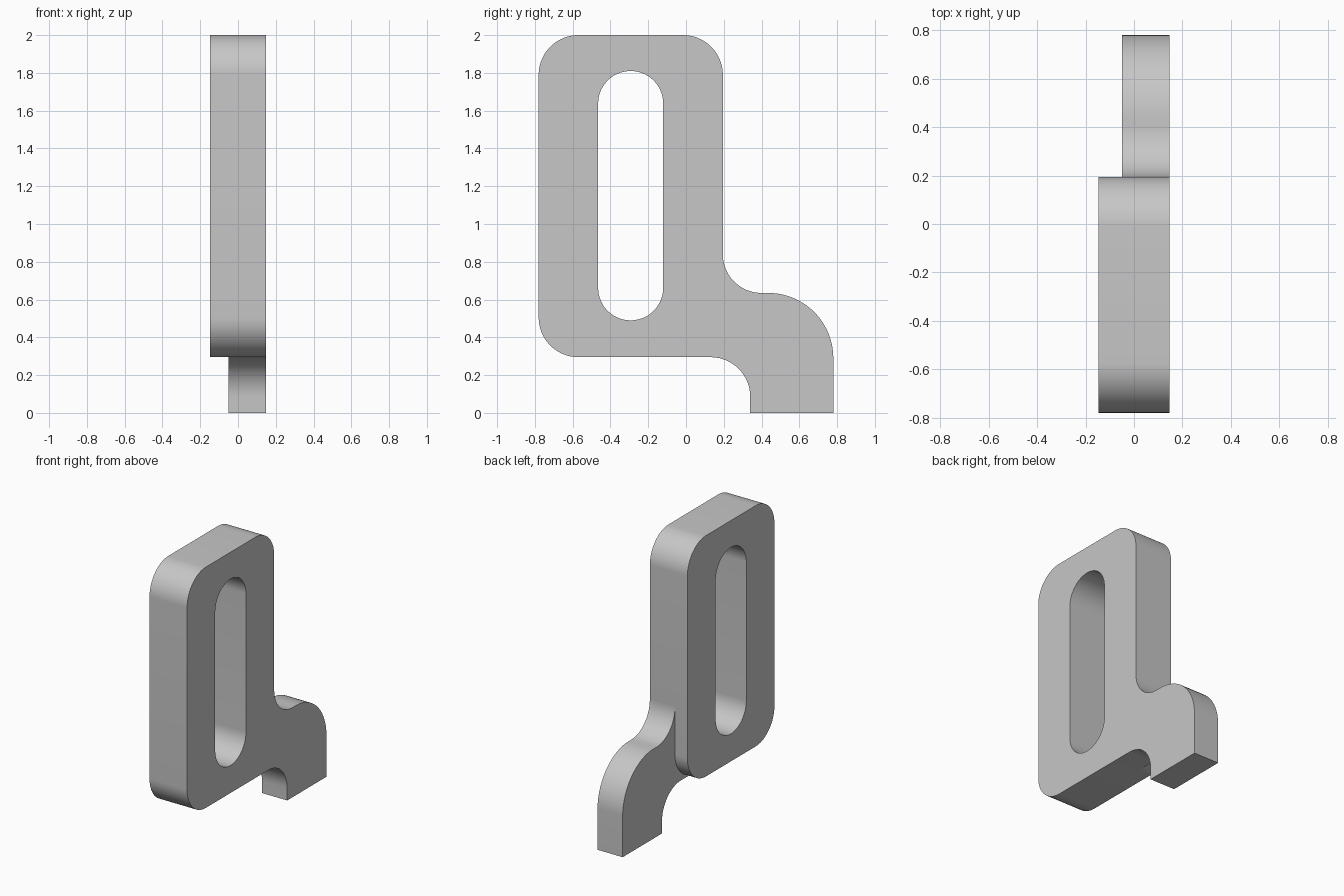
import bpy
import bmesh
from math import radians, cos, sin
from mathutils import Vector

cube = bpy.data.objects.get("Cube")
if cube:
    bpy.data.objects.remove(cube, do_unlink=True)

grey = bpy.data.materials.new("plain grey")
grey.use_nodes = True
COLOUR = (0.57, 0.57, 0.57, 1)
grey.diffuse_color = COLOUR
for node in grey.node_tree.nodes:
    if node.type == 'BSDF_PRINCIPLED':
        node.inputs["Base Color"].default_value = COLOUR


def arc(y, z, r, start, end, steps=20):
    """Points along an arc in the side (y, z) plane, angles in degrees."""
    angles = [radians(start + (end - start) * i / steps) for i in range(steps + 1)]
    return [(y + r * cos(a), z + r * sin(a)) for a in angles]


def rounded_rect(y0, y1, z0, z1, r):
    return (arc(y1 - r, z1 - r, r, 0, 90) + arc(y0 + r, z1 - r, r, 90, 180)
            + arc(y0 + r, z0 + r, r, 180, 270) + arc(y1 - r, z0 + r, r, 270, 360))


def extrude_profile(name, loops, x0, x1):
    """Fill the outline (first loop) with its holes and extrude it along x."""
    bm = bmesh.new()
    for loop in loops:
        verts = [bm.verts.new((x0, y, z)) for y, z in loop]
        for a, b in zip(verts, verts[1:] + verts[:1]):
            bm.edges.new((a, b))
    bmesh.ops.remove_doubles(bm, verts=bm.verts[:], dist=0.0001)
    bmesh.ops.triangle_fill(bm, edges=bm.edges[:], use_beauty=True, normal=(1, 0, 0))
    result = bmesh.ops.extrude_face_region(bm, geom=bm.faces[:], use_keep_orig=True)
    moved = [g for g in result["geom"] if isinstance(g, bmesh.types.BMVert)]
    bmesh.ops.translate(bm, verts=moved, vec=Vector((x1 - x0, 0, 0)))
    bmesh.ops.recalc_face_normals(bm, faces=bm.faces[:])
    mesh = bpy.data.meshes.new(name)
    bm.to_mesh(mesh)
    bm.free()
    mesh.materials.append(grey)
    obj = bpy.data.objects.new(name, mesh)
    bpy.context.collection.objects.link(obj)
    bpy.ops.object.select_all(action='DESELECT')
    obj.select_set(True)
    bpy.context.view_layer.objects.active = obj
    bpy.ops.object.shade_smooth_by_angle(angle=radians(30))
    return obj


HALF = 0.147
CORNER = 0.21
BACK, BOTTOM = 0.195, 0.295

# Thick rounded plate with a long slot through it
extrude_profile("slotted_plate", [
    rounded_rect(-0.78, BACK, BOTTOM, 2.0, CORNER),
    rounded_rect(-0.465, -0.121, 0.49, 1.81, 0.172),
], -HALF, HALF)

# Thinner curved foot, fitted against the plate's lower back corner
foot = [(0.34, 0), (0.78, 0)]
foot += arc(0.435, 0.29, 0.345, 0, 90)
foot += arc(0.40, 0.84, 0.205, 270, 180)
foot += arc(BACK - CORNER, BOTTOM + CORNER, CORNER, 0, -90)
foot += arc(0.13, 0.085, 0.21, 90, 0)
extrude_profile("curved_foot", [foot], -0.05, HALF)
